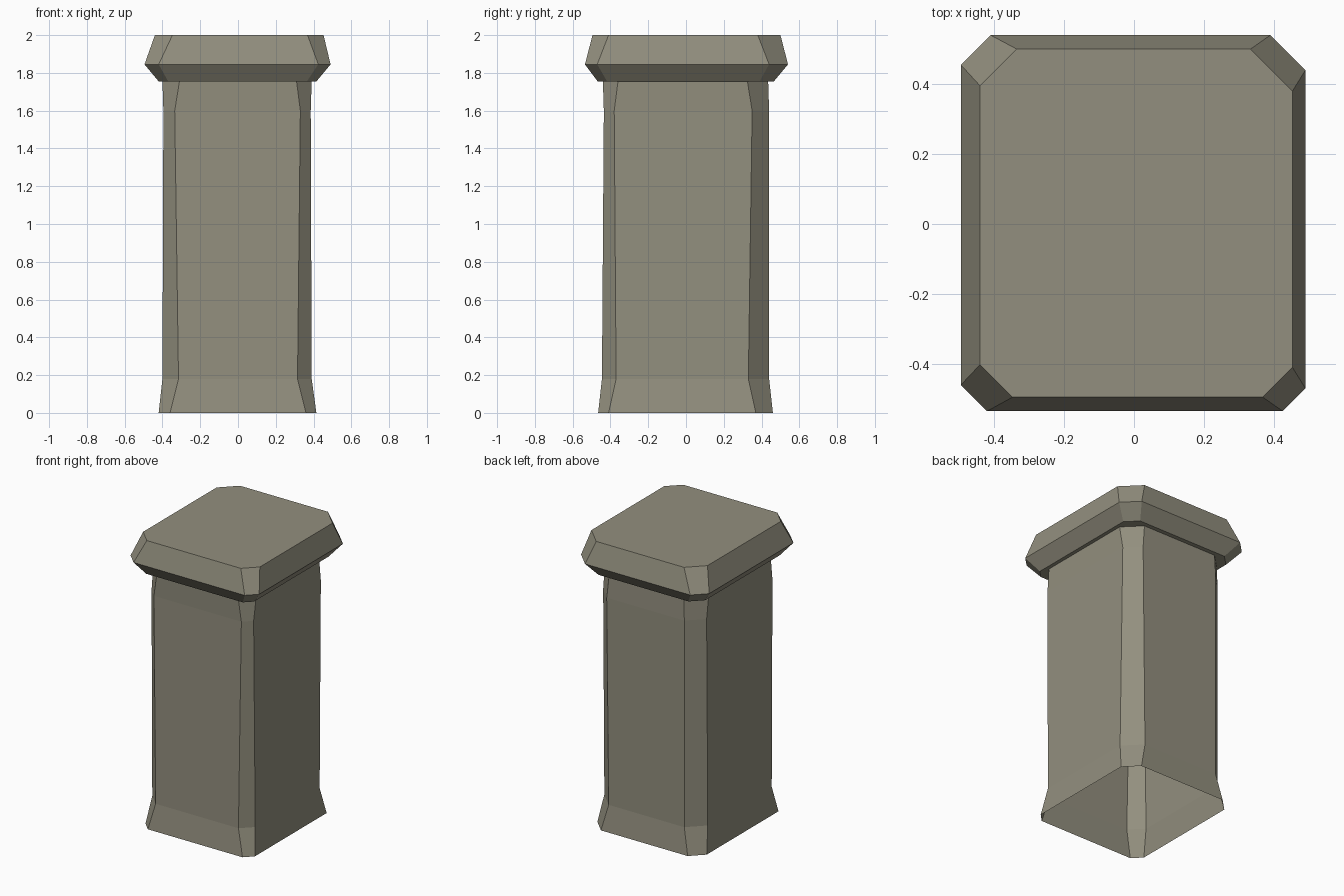
import bpy
import bmesh

cube = bpy.data.objects.get("Cube")
if cube:
    bpy.data.objects.remove(cube, do_unlink=True)

stone = bpy.data.materials.new("warm grey stone")
stone.use_nodes = True
color = (0.29, 0.275, 0.21, 1)
stone.diffuse_color = color
stone.node_tree.nodes["Principled BSDF"].inputs["Base Color"].default_value = color


def chamfered_ring(bm, z, x0, x1, y0, y1, cuts):
    """Rectangle with its own chamfer on each corner, counter-clockwise."""
    a, b, c, d = cuts  # front right, front left, back left, back right
    points = [(x0 + a, y0), (x1 - b, y0), (x1, y0 + b), (x1, y1 - c),
              (x1 - c, y1), (x0 + d, y1), (x0, y1 - d), (x0, y0 + a)]
    return [bm.verts.new((x, y, z)) for x, y in points]


def loft(name, sections, close_bottom):
    bm = bmesh.new()
    rings = [chamfered_ring(bm, *s) for s in sections]
    for low, high in zip(rings, rings[1:]):
        for i in range(len(low)):
            j = (i + 1) % len(low)
            bm.faces.new((low[i], low[j], high[j], high[i]))
    if close_bottom:
        bm.faces.new(rings[0][::-1])
    bm.faces.new(rings[-1])
    mesh = bpy.data.meshes.new(name)
    bm.to_mesh(mesh)
    bm.free()
    mesh.materials.append(stone)
    obj = bpy.data.objects.new(name, mesh)
    bpy.context.collection.objects.link(obj)
    return obj


# Hollow shaft: flared foot, straight body, slight flare under the cap
loft("pillar_shaft", [
    (0.00, -0.42, 0.415, -0.465, 0.46, (0.06, 0.055, 0.09, 0.085)),
    (0.18, -0.40, 0.39, -0.445, 0.44, (0.085, 0.075, 0.11, 0.105)),
    (1.60, -0.395, 0.385, -0.435, 0.44, (0.06, 0.055, 0.09, 0.10)),
    (1.755, -0.40, 0.39, -0.44, 0.435, (0.09, 0.08, 0.11, 0.11)),
], close_bottom=False)

# Cap slab: bevelled underside and sloping rim
loft("pillar_cap", [
    (1.755, -0.42, 0.415, -0.468, 0.465, (0.05, 0.05, 0.075, 0.075)),
    (1.845, -0.495, 0.49, -0.535, 0.54, (0.075, 0.065, 0.10, 0.085)),
    (2.00, -0.44, 0.453, -0.495, 0.50, (0.093, 0.085, 0.12, 0.105)),
], close_bottom=True)
